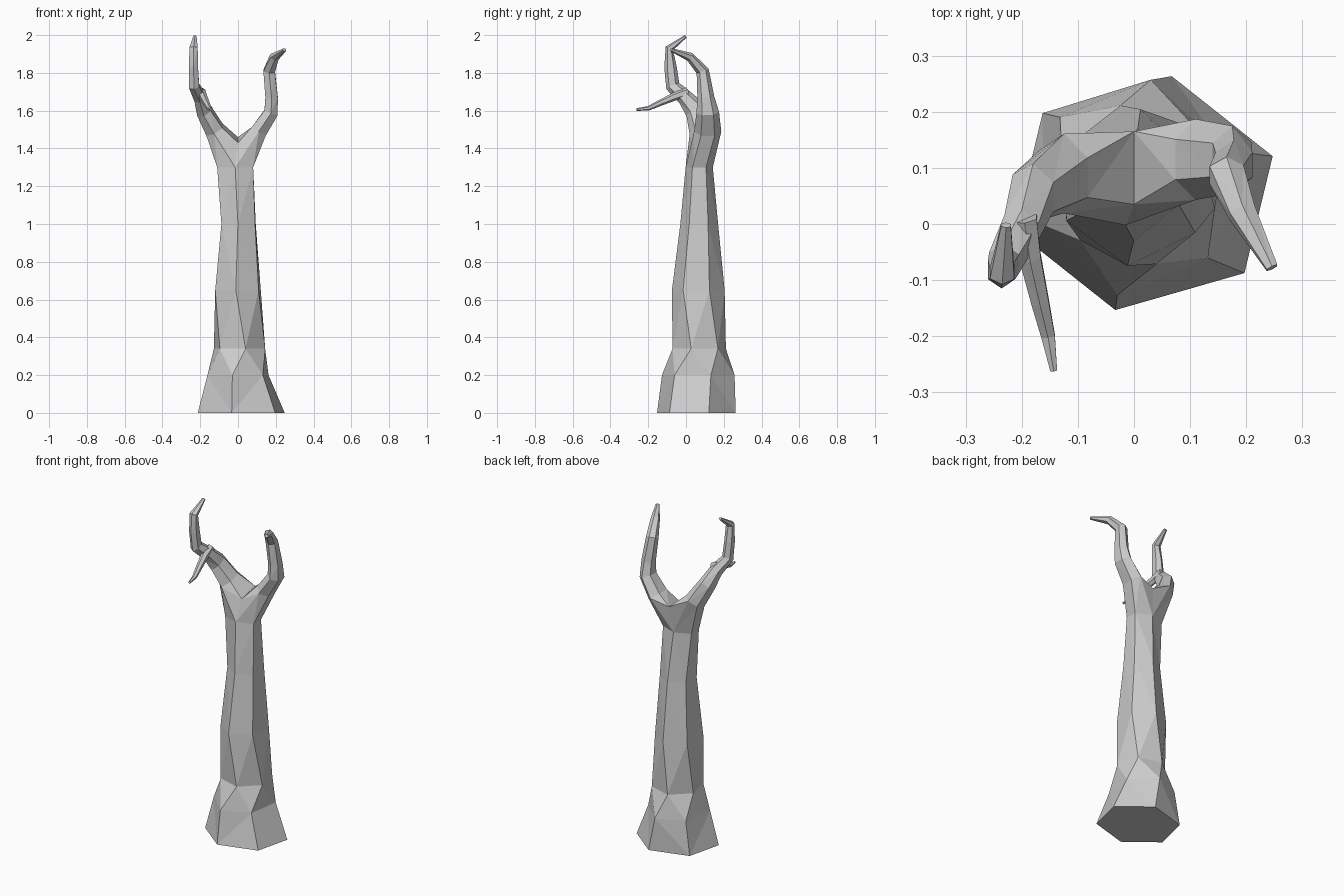
import bpy, bmesh
from math import cos, sin, radians
from mathutils import Vector

cube = bpy.data.objects.get("Cube")
if cube:
    bpy.data.objects.remove(cube)

SIDES = 6
bark = bpy.data.materials.new("pale grey bark")
bark.use_nodes = True
GREY = (0.6, 0.6, 0.6, 1)
bark.diffuse_color = GREY
bark.node_tree.nodes["Principled BSDF"].inputs["Base Color"].default_value = GREY


def ring(bm, centre, u, v, twist=0):
    angles = [radians(twist + 360 * i / SIDES) for i in range(SIDES)]
    return [bm.verts.new(centre + u * cos(a) + v * sin(a)) for a in angles]


def bridge(bm, lower, upper):
    """Join two rings, turning the upper one to the closest match."""
    def cost(s):
        return sum((lower[i].co - upper[(i + s) % SIDES].co).length_squared for i in range(SIDES))
    s = min(range(SIDES), key=cost)
    upper = upper[s:] + upper[:s]
    for i in range(SIDES):
        j = (i + 1) % SIDES
        bm.faces.new((lower[i], lower[j], upper[j], upper[i]))
    return upper


def grow(bm, loop, path):
    """Continue a loop along a path of x, y, z, half width, half depth."""
    pts = [Vector(p[:3]) for p in path]
    for i, p in enumerate(path):
        t = (pts[min(i + 1, len(pts) - 1)] - pts[max(i - 1, 0)]).normalized()
        v = t.cross(Vector((1, 0, 0))).normalized()
        u = v.cross(t)
        new = ring(bm, pts[i], u * p[3], v * p[4], 30)
        loop = bridge(bm, loop, new) if loop else new
        if i == 0:
            first = loop
    bm.faces.new(loop)
    return first


def finish(bm, name):
    bmesh.ops.triangulate(bm, faces=[f for f in bm.faces if len(f.verts) == 4])
    bmesh.ops.recalc_face_normals(bm, faces=bm.faces)
    mesh = bpy.data.meshes.new(name)
    bm.to_mesh(mesh)
    bm.free()
    mesh.materials.append(bark)
    bpy.context.collection.objects.link(bpy.data.objects.new(name, mesh))


# Twisted trunk: height, centre x, centre y, half width, half depth, twist
trunk = [(0, .017, .055, .242, .213, 18),
         (.2, 0, .065, .172, .195, 20),
         (.34, .008, .07, .142, .145, 43),
         (.65, 0, .065, .133, .14, 25),
         (1, .003, .07, .103, .1, 28),
         (1.3, -.015, .07, .11, .072, 30)]
bm = bmesh.new()
top = None
for z, cx, cy, rx, ry, twist in trunk:
    new = ring(bm, Vector((cx, cy, z)), Vector((rx, 0, 0)), Vector((0, ry, 0)), twist)
    if top:
        top = bridge(bm, top, new)
    else:
        bm.faces.new(new[::-1])
        top = new

# Fork: the top ring splits in two along the crotch
top.sort(key=lambda vert: vert.co.y)
front, back = top[0], top[-1]
sides = {s: [w for w in top[1:-1] if (w.co.x + .015) * s > 0] for s in (-1, 1)}
crotch_front = bm.verts.new((0, .035, 1.43))
crotch_back = bm.verts.new((0, .165, 1.46))

# Right branch, curling forward and then back at the tip
grow(bm, [back] + sides[-1][::-1] + [front, crotch_front, crotch_back],
     [(-.125, .09, 1.5, .055, .075),
      (-.18, .055, 1.6, .045, .06),
      (-.2, -.005, 1.67, .037, .042),
      (-.232, -.07, 1.73, .031, .038),
      (-.236, -.082, 1.83, .028, .033),
      (-.235, -.088, 1.93, .025, .022),
      (-.228, -.002, 1.993, .01, .008)])

# Left branch, hooking forward
grow(bm, [front] + sides[1] + [back, crotch_back, crotch_front],
     [(.11, .115, 1.49, .05, .072),
      (.175, .115, 1.59, .043, .06),
      (.178, .105, 1.67, .038, .045),
      (.165, .088, 1.81, .035, .034),
      (.193, .02, 1.885, .027, .024),
      (.246, -.078, 1.922, .012, .009)])
finish(bm, "forked_trunk")

# Small twig on the right branch
bm = bmesh.new()
base = grow(bm, None, [(-.195, .01, 1.7, .025, .025),
                       (-.185, -.06, 1.675, .022, .022),
                       (-.167, -.14, 1.64, .018, .016),
                       (-.153, -.2, 1.612, .014, .012),
                       (-.143, -.262, 1.606, .007, .007)])
bm.faces.new(base[::-1])
finish(bm, "twig")
